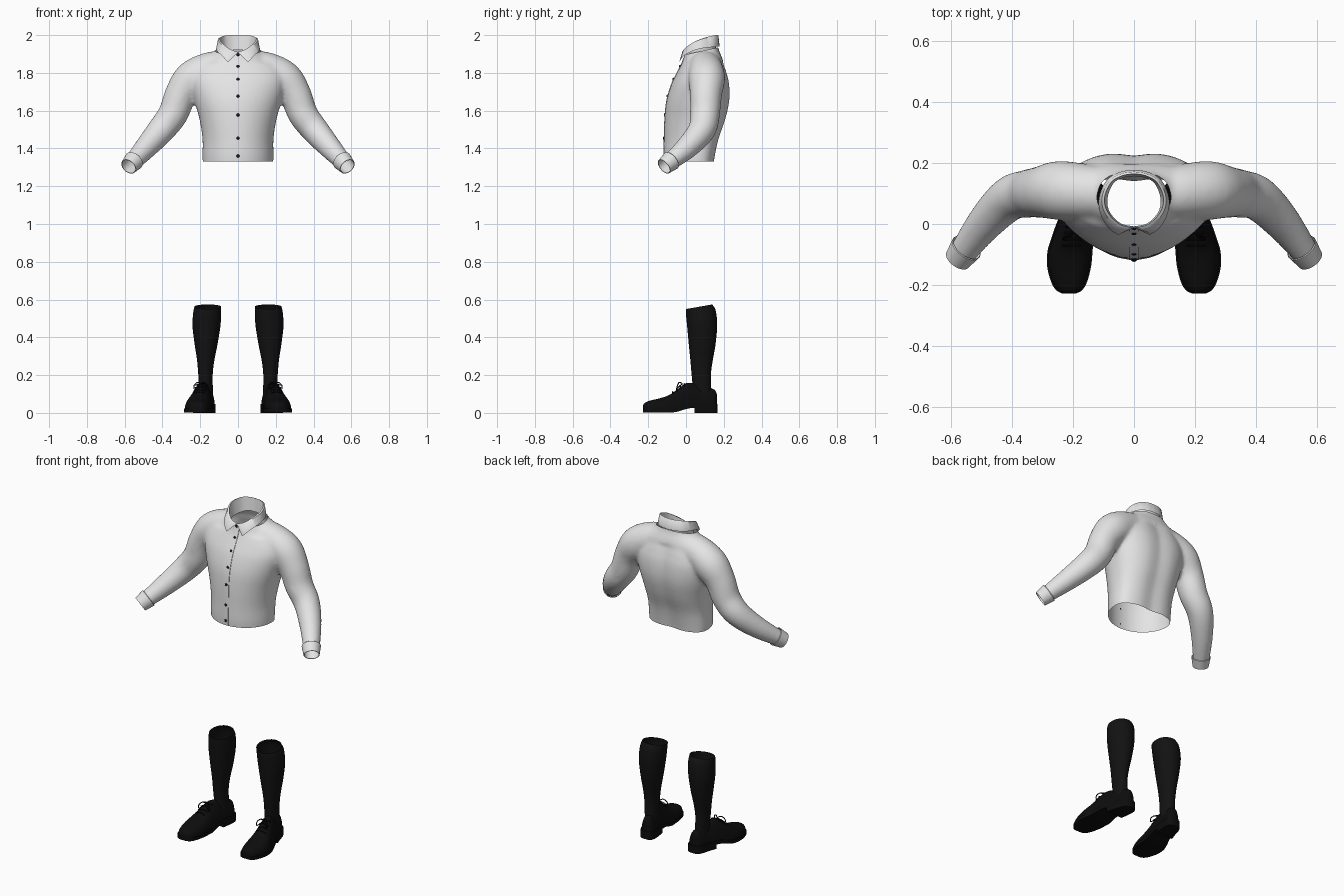
import bpy, bmesh, math
from mathutils import Vector

if "Cube" in bpy.data.objects:
    bpy.data.objects.remove(bpy.data.objects["Cube"])


def material(name, r, g, b):
    m = bpy.data.materials.new(name)
    m.diffuse_color = (r, g, b, 1)
    m.use_nodes = True
    m.node_tree.nodes["Principled BSDF"].inputs["Base Color"].default_value = m.diffuse_color
    return m


WHITE = material("white cotton", 0.78, 0.78, 0.78)
SOCK = material("black knit", 0.006, 0.006, 0.006)
SHOE = material("black leather", 0.004, 0.004, 0.004)
BUTTON = material("button black", 0.01, 0.01, 0.01)


def spline(pts, n):
    """Catmull-Rom through tuples of any length, n steps per span."""
    p = [tuple(2 * a - b for a, b in zip(pts[0], pts[1]))] + list(pts)
    p.append(tuple(2 * a - b for a, b in zip(pts[-1], pts[-2])))
    out = []
    for i in range(1, len(p) - 2):
        for k in range(n):
            t = k / n
            out.append(tuple(0.5 * (2 * b + (c - a) * t + (2 * a - 5 * b + 4 * c - d) * t * t
                                    + (3 * b - a - 3 * c + d) * t ** 3)
                             for a, b, c, d in zip(*p[i - 1:i + 3])))
    return out + [tuple(pts[-1])]


def finish(name, bm, mat, angle=40):
    bmesh.ops.recalc_face_normals(bm, faces=bm.faces)
    me = bpy.data.meshes.new(name)
    bm.to_mesh(me)
    bm.free()
    me.materials.append(mat)
    ob = bpy.data.objects.new(name, me)
    bpy.context.collection.objects.link(ob)
    bpy.ops.object.select_all(action='DESELECT')
    ob.select_set(True)
    bpy.context.view_layer.objects.active = ob
    bpy.ops.object.shade_smooth_by_angle(angle=math.radians(angle))
    return ob


def loft(bm, rings, closed=True, caps=True):
    rows = [[bm.verts.new(p) for p in r] for r in rings]
    n = len(rows[0])
    for a, b in zip(rows, rows[1:]):
        for i in range(n if closed else n - 1):
            j = (i + 1) % n
            bm.faces.new((a[i], a[j], b[j], b[i]))
    if caps:
        bm.faces.new(rows[0])
        bm.faces.new(rows[-1])


def tube(bm, path, sides=24, caps=True):
    """path of (x, y, z, radius)"""
    rings = []
    for i, p in enumerate(path):
        d = Vector(path[min(i + 1, len(path) - 1)][:3]) - Vector(path[max(i - 1, 0)][:3])
        q = d.to_track_quat('Z', 'Y')
        rings.append([Vector(p[:3]) + q @ Vector((p[3] * math.cos(a), p[3] * math.sin(a), 0))
                      for a in (2 * math.pi * k / sides for k in range(sides))])
    loft(bm, rings, caps=caps)


def power(v, e):
    return math.copysign(abs(v) ** e, v)


def body_ring(z, hw, yf, yb, n=48):
    """Rounded section, squarer at the back, with a shallow spine groove."""
    cy, pts = yf * 0.35 + yb * 0.65 if z > 1.86 else 0.06, []
    for k in range(n):
        a = 2 * math.pi * k / n
        e = 0.8 if math.sin(a) > 0 else 1.0
        x = hw * power(math.cos(a), e)
        s = power(math.sin(a), e)
        y = cy + s * ((yb - cy) if s > 0 else (cy - yf))
        if s > 0 and z < 1.86:
            y -= 0.013 * math.exp(-(x / 0.05) ** 2) * s
        pts.append((x, y, z))
    return pts


# Shirt body and sleeves: closed solids fused, smoothed, then opened
TORSO = [(1.29, .185, -.113, .148), (1.36, .188, -.118, .158), (1.45, .188, -.116, .178),
         (1.55, .203, -.113, .213), (1.65, .23, -.103, .235), (1.74, .25, -.077, .234),
         (1.80, .24, -.048, .22), (1.85, .20, -.022, .203), (1.89, .155, -.01, .187),
         (1.925, .112, -.004, .172), (1.97, .10, 0, .165)]
ARM = [(.08, .10, 1.835, .085), (.16, .105, 1.815, .092), (.245, .11, 1.765, .097),
       (.303, .105, 1.685, .085), (.345, .10, 1.58, .079), (.408, .083, 1.497, .073),
       (.49, .002, 1.402, .06), (.578, -.115, 1.305, .042), (.61, -.158, 1.27, .04)]
WRIST, ALONG = Vector((.578, -.115, 1.305)), Vector((.088, -.117, -.097)).normalized()

bm = bmesh.new()
loft(bm, [body_ring(*r) for r in spline(TORSO, 4)])
for s in (1, -1):
    tube(bm, [(x * s, y, z, r) for x, y, z, r in spline(ARM, 5)], 32)
shirt = finish("shirt", bm, WHITE)
rm = shirt.modifiers.new("fuse", 'REMESH')
rm.mode, rm.voxel_size = 'VOXEL', 0.011
sm = shirt.modifiers.new("soften", 'SMOOTH')
sm.factor, sm.iterations = 0.5, 8
fused = bpy.data.meshes.new_from_object(shirt.evaluated_get(bpy.context.evaluated_depsgraph_get()))
bpy.data.objects.remove(shirt)

bm = bmesh.new()
bm.from_mesh(fused)


def cut(co, no, test):
    faces = [f for f in bm.faces if test(f.calc_center_median())]
    geom = set(faces)
    for f in faces:
        geom.update(f.verts)
        geom.update(f.edges)
    bmesh.ops.bisect_plane(bm, geom=list(geom), plane_co=co, plane_no=no, clear_outer=True)


cut((0, 0, 1.33), (0, 0, -1), lambda c: abs(c.x) < .3 and c.z < 1.4)
cut((0, .08, 1.915), (0, -.22, 1), lambda c: c.z > 1.86)
for s in (1, -1):
    cut((WRIST.x * s, WRIST.y, WRIST.z), (ALONG.x * s, ALONG.y, ALONG.z), lambda c: c.x * s > .5)
shirt = finish("shirt", bm, WHITE, 60)
bpy.context.view_layer.update()


def front_y(x, z):
    hit, loc, _, _ = shirt.ray_cast(Vector((x, -1, z)), Vector((0, 1, 0)))
    return loc.y if hit else -.01


# Cuffs
for s, side in ((1, "left"), (-1, "right")):
    bm = bmesh.new()
    cuff = []
    for t, r in ((-.058, .051), (-.055, .0535), (-.02, .048), (.002, .0445), (.002, .041), (-.03, .043)):
        cuff.append((WRIST + ALONG * t, r))
    q = Vector((ALONG.x * s, ALONG.y, ALONG.z)).to_track_quat('Z', 'Y')
    loft(bm, [[Vector((c.x * s, c.y, c.z)) + q @ Vector((r * math.cos(k * math.pi / 16),
              r * math.sin(k * math.pi / 16), 0)) for k in range(32)] for c, r in cuff], caps=False)
    finish(side + "_cuff", bm, WHITE)

# Button placket
bm = bmesh.new()
rows = []
for k in range(29):
    z = 1.332 + k * (1.88 - 1.332) / 28
    rows.append([(x, front_y(x, z) - d, z) for x, d in ((-.017, 0), (-.016, .002), (0, .0025), (.016, .002), (.017, 0))])
loft(bm, rows, closed=False, caps=False)
finish("placket", bm, WHITE)

# Buttons
for z in (1.36, 1.455, 1.577, 1.677, 1.767, 1.835, 1.897):
    bm = bmesh.new()
    bmesh.ops.create_uvsphere(bm, u_segments=12, v_segments=8, radius=.008)
    y = front_y(0, z) - .003 if z < 1.88 else -.016
    for v in bm.verts:
        v.co = (v.co.x, v.co.y * .5 + y, v.co.z + z)
    finish("button", bm, BUTTON)

# Collar: inner stand, fold line and turned-down leaf with pointed tips
STAND = [(0, -.008, 1.875), (.045, .003, 1.88), (.08, .04, 1.89), (.087, .085, 1.90),
         (.068, .133, 1.91), (.035, .152, 1.92), (0, .157, 1.92)]
FOLD = [(0, -.012, 1.91), (.045, -.002, 1.928), (.085, .037, 1.96), (.097, .085, 1.982),
        (.075, .137, 1.996), (.037, .159, 2.0), (0, .165, 2.0)]
LEAF = [(.053, -.036, 1.857), (.085, -.012, 1.89), (.11, .033, 1.915), (.115, .085, 1.93),
        (.09, .144, 1.937), (.045, .171, 1.94), (0, .178, 1.94)]


def full(half):
    h = spline(half, 5)
    return h + [(-x, y, z) for x, y, z in h[-2::-1]]


stand, fold, leaf = full(STAND), full(FOLD), full(LEAF)
bulge = [Vector(f) * .8 + Vector(l) * .2 + Vector((f[0] * .05, (f[1] - .08) * .05, .008)) for f, l in zip(fold, leaf)]
bulge[0] = Vector(fold[0]) * .8 + Vector(leaf[0]) * .2
bulge[-1] = Vector(fold[-1]) * .8 + Vector(leaf[-1]) * .2
bm = bmesh.new()
loft(bm, [stand, fold, bulge, leaf], closed=False, caps=False)
finish("collar", bm, WHITE, 60)

# Socks and shoes
CALF = [(.09, .168, .036, .04, .135), (.2, .172, .038, .03, .132), (.28, .171, .046, .023, .142),
        (.36, .169, .06, .015, .156), (.46, .167, .074, .006, .165), (.53, .163, .074, 0, .158),
        (.562, .16, .071, 0, .14)]
UPPER = [(-.228, .213, .018, .04), (-.217, .213, .038, .054), (-.19, .213, .054, .065),
         (-.14, .213, .067, .077), (-.09, .21, .069, .094), (-.045, .202, .064, .125),
         (0, .193, .057, .157), (.045, .182, .05, .155), (.09, .171, .045, .142),
         (.13, .164, .041, .132), (.153, .161, .032, .12), (.163, .16, .016, .10)]


def ease(y):
    t = min(1, max(0, (y + .07) / .1))
    return t * t * (3 - 2 * t)


for s, side in ((1, "left"), (-1, "right")):
    bm = bmesh.new()
    loft(bm, [[(s * (cx + hx * math.cos(a)), (f + b) / 2 + (b - f) / 2 * math.sin(a),
                z + .012 * math.sin(a) * max(0, (z - .45) / .11))
               for a in (k * math.pi / 16 for k in range(32))]
              for z, cx, hx, f, b in spline(CALF, 4)], caps=False)
    finish(side + "_sock", bm, SOCK)

    sections = spline(UPPER, 4)
    bm = bmesh.new()
    rings = []
    for y, cx, hw, top in sections:
        z0 = .018 + .025 * ease(y)
        ring = []
        for k in range(21):
            a = math.pi * k / 20
            narrow = 1 - .3 * max(0, top - .09) / .06 * math.sin(a)
            ring.append((s * (cx + hw * narrow * power(math.cos(a), .75)), y, z0 + (top - z0) * math.sin(a) ** .85))
        rings.append(ring)
    loft(bm, rings)
    finish(side + "_shoe_upper", bm, SHOE)

    # Sole and heel block follow the same outline
    for part, keep, lo, hi in (("sole", -1, lambda y: .003 + .022 * ease(y), lambda y: .022 + .026 * ease(y)),
                               ("heel", .035, lambda y: 0, lambda y: .03)):
        bm = bmesh.new()
        loft(bm, [[(s * (cx + d * (hw + .005)), y + (.003 if y > .15 else 0), z)
                   for d, z in ((-1, lo(y)), (1, lo(y)), (1, hi(y)), (-1, hi(y)))]
                  for y, cx, hw, top in sections if y > keep])
        finish(side + "_" + part, bm, SHOE)

    # Laces: bars across the instep and a two-loop bow
    bm = bmesh.new()
    for y, cx, z in ((-.07, .206, .112), (-.05, .203, .125), (-.03, .199, .139), (-.01, .195, .154)):
        tube(bm, [(s * (cx + x), y, z - 9 * x * x, .0035) for x in (-.03, -.018, 0, .018, .03)], 8)
    for d in (1, -1):
        bow = [(.196, -.02, .155), (.196 + d * .018, -.035, .162), (.196 + d * .036, -.045, .145),
               (.196 + d * .034, -.05, .125), (.196 + d * .016, -.04, .138), (.196, -.02, .152)]
        tube(bm, [(s * x, y, z, .0028) for x, y, z in spline(bow, 4)], 8)
    finish(side + "_laces", bm, SHOE)
